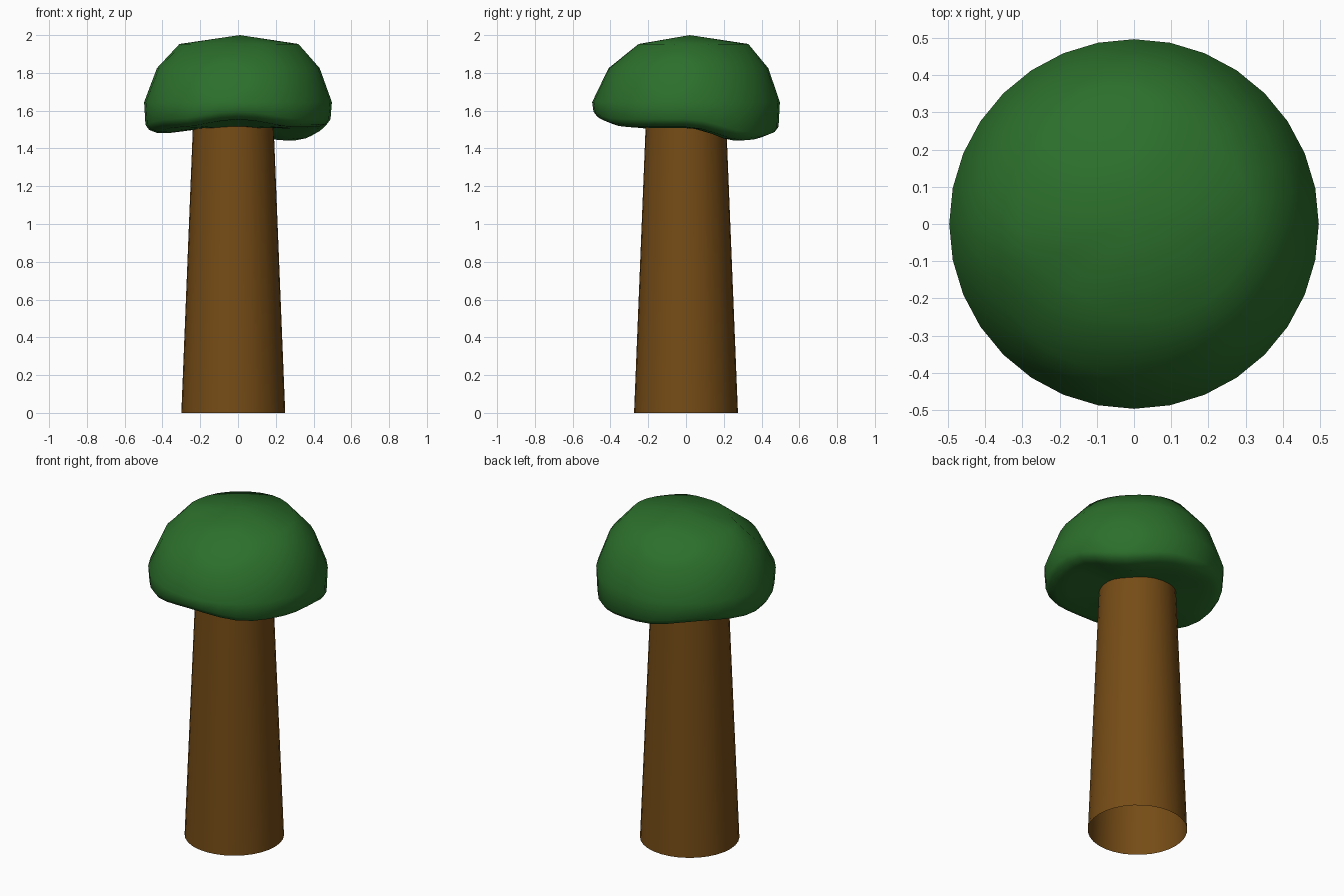
import bpy, bmesh, math

if "Cube" in bpy.data.objects:
    bpy.data.objects.remove(bpy.data.objects["Cube"])

SEG = 32


def finish(name, rings, apexes, color, angle):
    """Skin a stack of closed rings, with optional end points, into an object."""
    bm = bmesh.new()
    loops = [[bm.verts.new(p) for p in ring] for ring in rings]
    for a, b in zip(loops, loops[1:]):
        for i in range(SEG):
            j = (i + 1) % SEG
            bm.faces.new((a[i], a[j], b[j], b[i]))
    for loop, tip in zip((loops[0], loops[-1]), apexes):
        if tip:
            v = bm.verts.new(tip)
            for i in range(SEG):
                bm.faces.new((loop[i], loop[(i + 1) % SEG], v))
    if any(apexes):
        bmesh.ops.recalc_face_normals(bm, faces=bm.faces)
    me = bpy.data.meshes.new(name)
    bm.to_mesh(me)
    bm.free()
    ob = bpy.data.objects.new(name, me)
    bpy.context.collection.objects.link(ob)
    mat = bpy.data.materials.new(name + "_color")
    mat.diffuse_color = color
    mat.use_nodes = True
    mat.node_tree.nodes["Principled BSDF"].inputs["Base Color"].default_value = mat.diffuse_color
    me.materials.append(mat)
    bpy.context.view_layer.objects.active = ob
    ob.select_set(True)
    bpy.ops.object.shade_smooth_by_angle(angle=math.radians(angle))
    ob.select_set(False)
    return ob


def wave(values, i):
    """Ease around eight values given every 45 degrees, starting at +x."""
    t = i * 8 / SEG
    k = int(t)
    f = (1 - math.cos(math.pi * (t - k))) / 2
    return values[k % 8] * (1 - f) + values[(k + 1) % 8] * f


def ring(radius, height, cx=0.0):
    """Ring whose radius and height are functions of the segment index."""
    pts = []
    for i in range(SEG):
        a = 2 * math.pi * i / SEG
        r = radius(i)
        pts.append((cx + r * math.cos(a), r * math.sin(a), height(i)))
    return pts


# Trunk: open tapered tube ending inside the canopy
trunk = [ring(lambda i, r=r: r, lambda i, z=z: z, -0.025)
         for r, z in ((0.275, 0.0), (0.212, 1.56))]
finish("trunk", trunk, (None, None), (0.18, 0.072, 0.008, 1), 40)

# Canopy: lumpy cap with a wavy lower rim and uneven shoulder
RIM = [1.51, 1.44, 1.47, 1.51, 1.48, 1.51, 1.55, 1.51]
SHOULDER = [0.32, 0.31, 0.33, 0.32, 0.31, 0.24, 0.25, 0.29]


def rim(i):
    return wave(RIM, i)


canopy = [
    ring(lambda i: 0.22, lambda i: 1.505 + 0.25 * (rim(i) - 1.5)),
    ring(lambda i: 0.36, lambda i: rim(i) + 0.002),
    ring(lambda i: 0.43, lambda i: rim(i) + 0.003),
    ring(lambda i: 0.47, lambda i: rim(i) + 0.018),
    ring(lambda i: 0.49, lambda i: rim(i) + 0.045),
    ring(lambda i: 0.497, lambda i: 1.645),
    ring(lambda i: 0.33 + 0.32 * wave(SHOULDER, i), lambda i: 1.825),
    ring(lambda i: wave(SHOULDER, i), lambda i: 1.953),
]
finish("canopy", canopy, ((0, 0, 1.505), (0.01, 0.02, 2.0)),
       (0.025, 0.16, 0.025, 1), 180)
